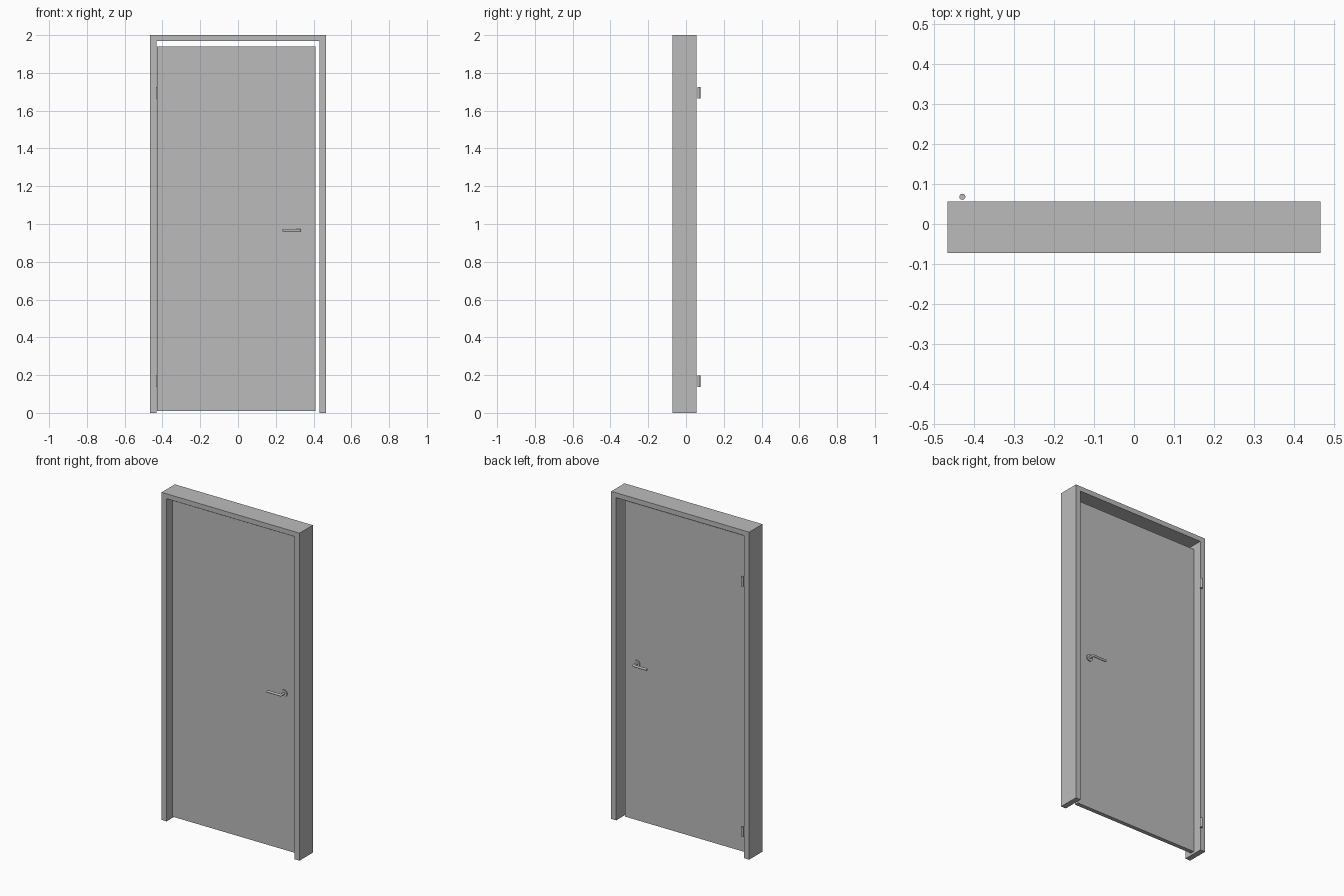
import bpy, bmesh, math
from mathutils import Vector

old = bpy.data.objects.get("Cube")
if old:
    bpy.data.objects.remove(old, do_unlink=True)

grey = bpy.data.materials.new("plain grey")
grey.use_nodes = True
grey.diffuse_color = (0.5, 0.5, 0.5, 1)
grey.node_tree.nodes["Principled BSDF"].inputs["Base Color"].default_value = (0.5, 0.5, 0.5, 1)


def finish(name, bm, smooth=False):
    bmesh.ops.recalc_face_normals(bm, faces=bm.faces)
    mesh = bpy.data.meshes.new(name)
    bm.to_mesh(mesh)
    bm.free()
    mesh.materials.append(grey)
    obj = bpy.data.objects.new(name, mesh)
    bpy.context.collection.objects.link(obj)
    if smooth:
        bpy.ops.object.select_all(action='DESELECT')
        obj.select_set(True)
        bpy.context.view_layer.objects.active = obj
        bpy.ops.object.shade_smooth_by_angle(angle=math.radians(40))
    return obj


def slab(name, profile, y0, y1):
    """Extrude an x-z outline from y0 to y1."""
    bm = bmesh.new()
    face = bm.faces.new([bm.verts.new((x, y0, z)) for x, z in profile])
    new = bmesh.ops.extrude_face_region(bm, geom=[face])["geom"]
    bmesh.ops.translate(bm, vec=(0, y1 - y0, 0),
                        verts=[v for v in new if isinstance(v, bmesh.types.BMVert)])
    return finish(name, bm)


def rod(name, start, end, radius, sides=24):
    """Round bar between two points."""
    a, b = Vector(start), Vector(end)
    bm = bmesh.new()
    bmesh.ops.create_cone(bm, cap_ends=True, segments=sides, radius1=radius,
                          radius2=radius, depth=(b - a).length)
    turn = Vector((0, 0, 1)).rotation_difference(b - a).to_matrix()
    bmesh.ops.rotate(bm, matrix=turn, verts=bm.verts)
    bmesh.ops.translate(bm, vec=(a + b) / 2, verts=bm.verts)
    return finish(name, bm, smooth=True)


# Frame: two jambs and a head in one outline, open at the floor
outer, inner, head = 0.466, 0.432, 1.97
half = [(outer, 0), (outer, 2), (inner, head), (inner, 0)]
slab("door_frame",
     [half[3], half[0], half[1], (-outer, 2), (-outer, 0), (-inner, 0), (-inner, head), half[2]],
     -0.072, 0.056)

# Door leaf
back, front = 0.005, -0.02
slab("door_leaf", [(-0.428, 0.01), (0.41, 0.01), (0.41, 1.94), (-0.428, 1.94)], front, back)

# Lever handle on each face: rose, neck, lever with a rounded elbow
hx, hz = 0.327, 0.966
for side, y, d in (("front", front, -1), ("back", back, 1)):
    reach = y + d * 0.034
    rod(side + "_handle_rose", (hx, y, hz), (hx, y + d * 0.006, hz), 0.021)
    rod(side + "_handle_neck", (hx, y, hz), (hx, reach, hz), 0.007)
    rod(side + "_handle_lever", (hx, reach, hz), (0.236, reach, hz), 0.007)
    bm = bmesh.new()
    bmesh.ops.create_uvsphere(bm, u_segments=16, v_segments=10, radius=0.007)
    bmesh.ops.translate(bm, vec=(hx, reach, hz), verts=bm.verts)
    finish(side + "_handle_elbow", bm, smooth=True)

# Hinge barrels on the back
for place, z in (("lower", 0.137), ("upper", 1.665)):
    rod(place + "_hinge", (-0.429, 0.068, z), (-0.429, 0.068, z + 0.06), 0.0075)
